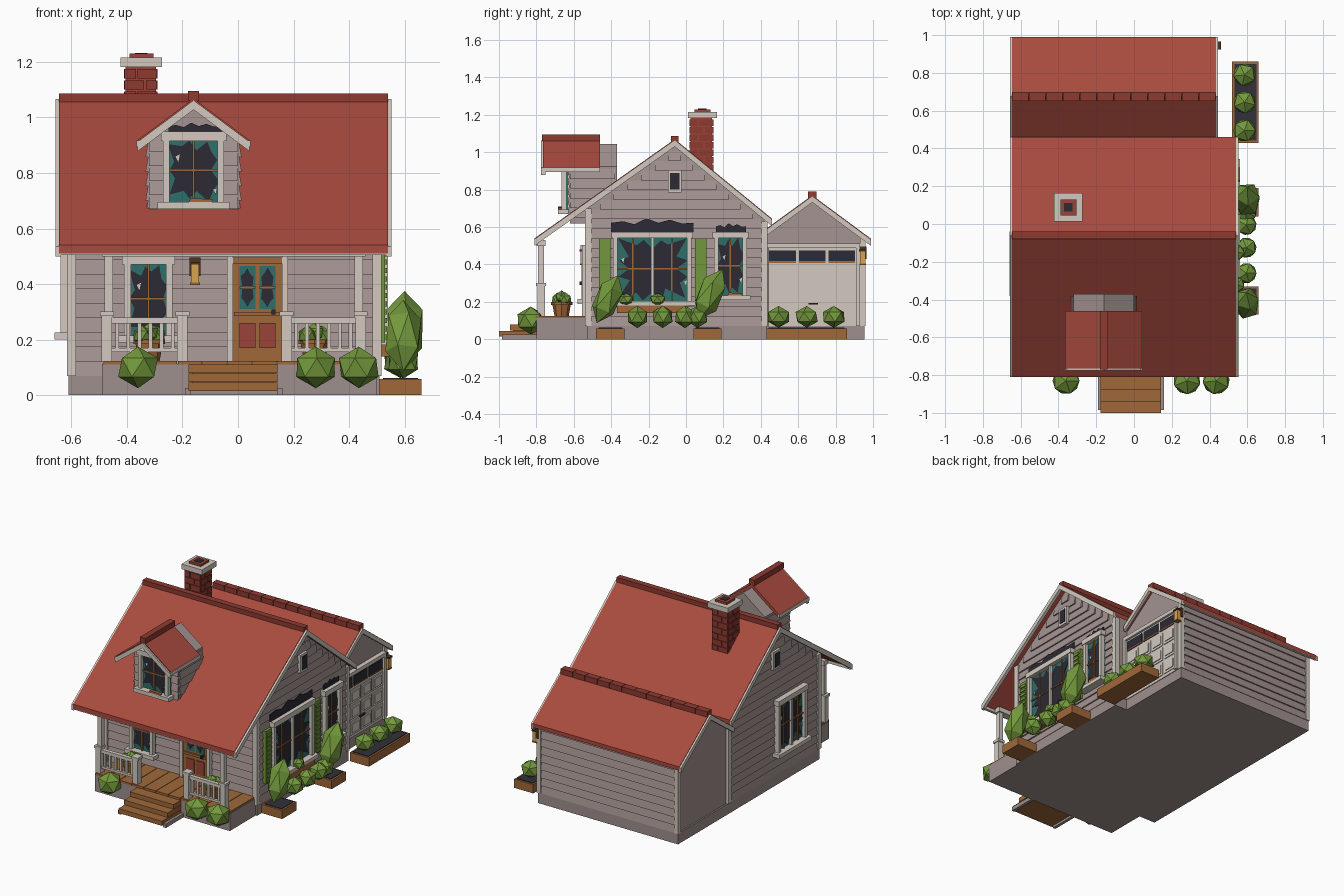
import bpy, bmesh, math, random
from mathutils import Matrix, Vector

if "Cube" in bpy.data.objects:
    bpy.data.objects.remove(bpy.data.objects["Cube"])

random.seed(4)
HEX = dict(roof="A84A3E", cap="8E3A30", siding="A39491", base="9F908E", white="D3CAC0", wood="A0683A",
           green="73993C", dark="2C2A33", teal="2F6F6B", lamp="D9A550", brick="9A4438", soil="33303A", metal="4A3426")
parts, mats = {}, {}


def part(name, color):
    if name not in parts:
        parts[name] = (bmesh.new(), color)
    return parts[name][0]


def wall(u, n, d=0.0):
    """Frame of a wall: u along it, v up, n outward, origin d out from the centre."""
    u, n = Vector(u), Vector(n)
    m = Matrix((u, (0, 0, 1), n)).transposed().to_4x4()
    m.translation = n * d
    return m


def front(d=0): return wall((1, 0, 0), (0, -1, 0), d)
def right(d=0): return wall((0, 1, 0), (1, 0, 0), d)
def left(d=0): return wall((0, -1, 0), (-1, 0, 0), d)
def back(d=0): return wall((-1, 0, 0), (0, 1, 0), d)


W = Matrix.Identity(4)


def prism(name, color, pts, n0, n1, M=W):
    bm = part(name, color)
    a = [bm.verts.new(M @ Vector((u, v, n0))) for u, v in pts]
    b = [bm.verts.new(M @ Vector((u, v, n1))) for u, v in pts]
    bm.faces.new(a[::-1])
    bm.faces.new(b)
    for i in range(len(a)):
        j = (i + 1) % len(a)
        bm.faces.new((a[i], a[j], b[j], b[i]))


def box(name, color, x0, x1, y0, y1, z0, z1, M=W):
    prism(name, color, [(x0, y0), (x1, y0), (x1, y1), (x0, y1)], z0, z1, M)


def chevron(name, color, M, l, c, r, t, n0, n1):
    prism(name, color, [l, c, r, (r[0], r[1] - t), (c[0], c[1] - t), (l[0], l[1] - t)], n0, n1, M)


def siding(name, M, span, v0, v1, step=0.052):
    """Overlapping wedge boards; span(v) gives the board ends at height v."""
    v = v0
    while v < v1 - 0.01:
        top = min(v + step, v1)
        a, b = span(top)
        if b - a > 0.03:
            S = M @ Matrix(((0, 0, 1, 0), (0, 1, 0, 0), (1, 0, 0, 0), (0, 0, 0, 1)))
            prism(name, "siding", [(-.004, v), (.013, v), (.004, top), (-.004, top)], a, b, S)
        v = top


def burst(name, M, u, v, w, h, n0, n1, color="dark", k=18):
    pts = []
    for i in range(k):
        a = 2 * math.pi * i / k
        c, s = math.cos(a), math.sin(a)
        r = (1 / max(abs(c), abs(s))) * (random.uniform(.85, .98) if i % 2 else random.uniform(.6, .75))
        pts.append((u + c * r * w / 2, v + s * r * h / 2))
    prism(name, color, pts, n0, n1, M)


def soot(name, M, u0, u1, v, h):
    k = 7
    pts = [(u0, v), (u1, v)] + [(u1 + (u0 - u1) * i / k, v + h * ((1, .55, .8, .6, .9, .5, .7, .4)[i] if 0 < i < k else .6))
                                for i in range(k + 1)]
    prism(name, "dark", pts, .013, .018, M)


def window(name, M, u0, u1, v0, v1, panes=1, f=.024):
    box(name + "_glass", "teal", u0, u1, v0, v1, .005, .016, M)
    for a, b in ((u0, u0 + f), (u1 - f, u1)):
        box(name + "_frame", "white", a, b, v0, v1, 0, .04, M)
    box(name + "_frame", "white", u0 - .008, u1 + .008, v1 - f, v1 + .01, 0, .045, M)
    box(name + "_sill", "white", u0 - .02, u1 + .02, v0 - .01, v0 + .015, 0, .06, M)
    w, vm = (u1 - u0) / panes, (v0 + v1) / 2
    burst(name + "_broken_hole", M, (u0 + u1) / 2, vm, u1 - u0 - f, v1 - v0 - f, .016, .02, k=18 + 6 * (panes - 1))
    for i in range(panes):
        c = u0 + w * (i + .5)
        box(name + "_muntins", "wood", c - .004, c + .004, v0, v1, .018, .026, M)
        if i:
            box(name + "_frame", "white", c - w / 2 - .008, c - w / 2 + .008, v0, v1, 0, .035, M)
    box(name + "_muntins", "wood", u0 + f, u1 - f, vm - .004, vm + .004, .018, .026, M)
    for su, sv in ((u0 + .045, vm + .05), (u1 - .04, vm - .07)):
        prism(name + "_shards", "white", [(su, sv), (su + .016, sv + .008), (su + .01, sv - .02)], .02, .023, M)


def bush(name, x, y, z, rx, rz=None, tilt=0.0, spin=0.0):
    M = Matrix.Translation((x, y, z)) @ Matrix.Rotation(tilt, 4, 'X') @ Matrix.Diagonal((rx, rx, rz or rx, 1))
    bmesh.ops.create_icosphere(part(name, "green"), subdivisions=1, radius=1, matrix=M @ Matrix.Rotation(spin, 4, 'Z'))


def lantern(name, M, u, v):
    box(name + "_bracket", "metal", u - .02, u + .02, v - .01, v + .055, 0, .02, M)
    box(name + "_glass", "lamp", u - .015, u + .015, v - .035, v + .03, .015, .045, M)
    box(name + "_cap", "metal", u - .02, u + .02, v + .03, v + .04, .01, .05, M)
    box(name + "_foot", "wood", u - .018, u + .018, v - .043, v - .035, .012, .048, M)


# Foundation and wall bodies
box("house_foundation", "base", -.61, .51, -.53, .43, 0, .07)
box("garage_foundation", "base", -.61, .42, .42, .955, 0, .07)
box("porch_foundation", "base", -.49, .5, -.8, -.5, 0, .113)
prism("house_walls", "siding", [(-.52, .05), (.42, .05), (.42, .65), (-.06, 1.04), (-.52, .715)], -.6, .5, right())
prism("garage_walls", "siding", [(.4, .05), (.945, .05), (.945, .545), (.675, .745), (.4, .55)], -.6, .41, right())


def gable(v):
    return (max(-.51, -.06 - (1.03 - v) / .71), min(.41, -.06 + (1.03 - v) / .81))


siding("right_siding", right(.5), gable, .07, 1.02)
siding("left_siding", left(.6), lambda v: (-gable(v)[1], -gable(v)[0]), .07, 1.02)
siding("front_siding", front(.52), lambda v: (-.6, .5), .07, .7)
siding("garage_back_siding", back(.945), lambda v: (-.41, .6), .07, .54)

# Corner boards
for x in (-.6, .5):
    box("corner_boards", "white", x - .016, x + .016, -.54, -.505, .07, .7)
    box("corner_boards", "white", x - .016, x + .016, .405, .435, .07, .63)
for x in (-.6, .41):
    box("corner_boards", "white", x - .014, x + .014, .93, .96, .07, .54)

# Roofs, rake boards, ridge caps
R = right()
main = ((-.81, .54), (-.06, 1.07), (.46, .645))
gar = ((.43, .592), (.675, .77), (.99, .537))
chevron("main_roof", "roof", R, *main, .03, -.645, .54)
chevron("garage_roof", "roof", R, *gar, .025, -.645, .435)
for a, b in ((-.657, -.637), (.533, .553)):
    chevron("main_rake_boards", "white", R, *[(p[0], p[1] - .004) for p in main], .036, a, b)
for a, b in ((-.657, -.637), (.428, .446)):
    chevron("garage_rake_boards", "white", R, *[(p[0], p[1] - .004) for p in gar], .034, a, b)
box("front_fascia", "white", -.655, .553, -.808, -.79, .505, .537)
box("back_fascia", "white", -.65, .44, .97, .988, .51, .533)
box("main_ridge_cap", "cap", -.645, .54, -.08, -.04, 1.055, 1.086)
for i in range(12):
    x = -.645 + i * .09
    box("garage_ridge_tiles", "cap", x, x + .087, .652, .698, .755, .79)

# Chimney
box("chimney_stack", "brick", -.405, -.295, .025, .14, .85, 1.185)
for r in range(7):
    z = .9 + r * .04
    for s in (front(-.025), right(-.295), back(.14), left(.405)):
        c = -.35 if s[0][0] > 0 else .35 if s[0][0] < 0 else .0825 * s[1][0]
        m = c + (.015 if r % 2 else -.015)
        box("chimney_bricks", "cap", c - .058, m - .003, z, z + .034, -.002, .006, s)
        box("chimney_bricks", "cap", m + .003, c + .058, z, z + .034, -.002, .006, s)
box("chimney_cap", "white", -.423, -.273, .012, .165, 1.182, 1.216)
box("chimney_pot", "brick", -.39, -.305, .045, .13, 1.21, 1.23)
box("chimney_flue", "dark", -.37, -.325, .065, .11, 1.22, 1.233)

# Dormer
F = front()
prism("dormer_walls", "siding", [(-.32, .62), (0, .62), (0, .925), (-.16, 1.045), (-.32, .925)], .37, .62, F)
siding("dormer_siding", front(.62), lambda v: (-.32, 0), .67, .93)
siding("dormer_siding", right(0), lambda v: (-.62, -.38), .65, .92)
siding("dormer_siding", left(.32), lambda v: (.38, .62), .65, .92)
dorm = ((-.362, .912), (-.16, 1.062), (.042, .912))
chevron("dormer_roof", "roof", F, *[(p[0], p[1] + .006) for p in dorm], .024, .46, .765)
chevron("dormer_rake_boards", "white", F, *dorm, .034, .75, .775)
for x in (-.365, .033):
    box("dormer_eave_trim", "white", x, x + .012, -.772, -.46, .895, .918)
box("dormer_ridge_cap", "cap", -.18, -.14, -.77, -.46, 1.06, 1.096)
D = front(.625)
window("dormer_window", D, -.27, -.05, .68, .94)
soot("dormer_soot", D, -.25, -.06, .945, .04)
prism("dormer_broken_board", "wood", [(-.18, .69), (-.1, .685), (-.09, .705), (-.17, .71)], .04, .06, D)

# Porch deck, steps, columns and railings
for i in range(11):
    x = -.485 + i * .0895
    box("porch_deck", "wood", x, x + .086, -.805, -.525, .11, .124)
for y, z in ((-1, .045), (-.94, .078), (-.88, .11)):
    box("porch_steps", "wood", -.178, .142, y, -.8, z - .03, z)
    box("step_risers", "wood", -.165, .13, y + .015, -.8, .02, z - .03)
for x in (-.19, .14):
    box("step_sides", "base", x, x + .02, -.985, -.8, 0, .026)
box("porch_beam", "white", -.49, .46, -.8, -.75, .5, .532)
for x in (-.465, .435):
    box("porch_columns", "white", x - .015, x + .015, -.79, -.76, .28, .505)
for x in (-.472, -.2, .175, .442):
    box("porch_posts", "white", x - .019, x + .019, -.795, -.755, .12, .29)
    box("post_caps", "white", x - .025, x + .025, -.801, -.749, .285, .302)
for a, b in ((-.455, -.215), (.19, .425)):
    box("porch_rails", "white", a, b, -.788, -.762, .258, .28)
    box("porch_rails", "white", a, b, -.785, -.765, .155, .17)
    for i in range(6):
        x = a + (b - a) * (i + .5) / 6
        box("porch_balusters", "white", x - .007, x + .007, -.782, -.768, .16, .265)

# Front door, front window, lantern
P = front(.52)
box("door_panel", "wood", -.02, .16, .12, .49, 0, .025, P)
for a, b in ((-.04, -.018), (.158, .18)):
    box("door_trim", "white", a, b, .12, .505, 0, .035, P)
box("door_header", "wood", -.02, .16, .475, .495, 0, .035, P)
box("door_rail", "wood", -.015, .155, .285, .3, .02, .036, P)
for u in (.034, .106):
    box("door_glass", "teal", u - .029, u + .029, .31, .465, .02, .028, P)
    burst("door_glass_hole", P, u, .388, .05, .15, .027, .031, k=12)
    box("door_muntins", "wood", u - .029, u + .029, .385, .391, .028, .034, P)
    box("door_lower_panels", "brick", u - .029, u + .029, .17, .26, .02, .031, P)
box("door_knob", "dark", .12, .135, .29, .308, .02, .05, P)
window("front_window", P, -.41, -.235, .2, .495)
lantern("porch_lantern", P, -.155, .44)

# Side windows, shutters, vent
S = right(.5)
window("big_side_window", S, -.39, .03, .19, .565, 2)
window("small_side_window", S, .15, .325, .22, .565)
window("left_window", left(.6), .06, .36, .21, .56, 2)
soot("big_window_soot", S, -.4, .04, .575, .08)
soot("small_window_soot", S, .16, .32, .575, .05)
for u in (-.465, .048):
    box("shutters", "green", u, u + .062, .19, .54, 0, .03, S)
    for i in range(11):
        box("shutter_slats", "green", u + .008, u + .054, .2 + i * .03, .218 + i * .03, .03, .037, S)
box("window_box", "wood", -.37, .01, .14, .185, 0, .06, S)
prism("sill_broken_board", "wood", [(.22, .225), (.3, .23), (.3, .245), (.23, .25)], .04, .06, S)
for sgn, G in ((1, S), (-1, left(.6))):
    c = -.06 * sgn
    box("gable_vent_frame", "white", c - .037, c + .037, .785, .905, 0, .028, G)
    box("gable_vent", "dark", c - .025, c + .025, .8, .89, .02, .031, G)

# Garage door
G = right(.41)
box("garage_door", "white", .44, .91, .07, .49, 0, .015, G)
for a, b in ((.418, .437), (.91, .93)):
    box("garage_door_frame", "white", a, b, .07, .51, 0, .03, G)
box("garage_door_frame", "white", .418, .93, .487, .512, 0, .03, G)
for i in range(3):
    u = .445 + i * .158
    box("garage_door_windows", "dark", u, u + .142, .415, .475, .01, .02, G)
    box("garage_window_rails", "wood", u, u + .142, .407, .414, .01, .022, G)
for i in range(4):
    for v in (.09, .195, .3):
        u = .447 + i * .118
        box("garage_door_panels", "white", u, u + .105, v, v + .088, .01, .02, G)
        box("garage_door_panel_centres", "white", u + .015, u + .09, v + .015, v + .073, .015, .025, G)
box("garage_handle", "dark", .655, .705, .185, .195, .02, .034, G)
lantern("garage_lantern", right(.41), .945, .44)

# Planters
for x0, y0, y1 in ((.52, .43, .86), (.51, -.48, -.33), (.51, .04, .19)):
    box("planter_boxes", "wood", x0, .66, y0, y1, 0, .058)
    box("planter_soil", "soil", x0 + .012, .648, y0 + .012, y1 - .012, .05, .062)

# Bushes
for i, y in enumerate((.495, .645, .79)):
    bush("garage_bushes", .585, y, .12, .066, .058, spin=i)
for i, y in enumerate((-.26, -.125, -.005, .06)):
    bush("side_bushes", .595, y, .12, .06, spin=i * .7)
bush("tall_bushes", .595, -.42, .215, .072, .14, -.42)
bush("tall_bushes", .6, .13, .24, .075, .15, -.45, 1)
for i, x in enumerate((-.36, .28, .435)):
    bush("front_bushes", x, -.83, .1, .08, .075, spin=i)
for y in (-.32, -.15):
    bush("window_box_plants", .545, y, .212, .045, .035, spin=y * 9)

# Potted plants on the porch
for x in (-.32, .275):
    for r1, r2, z, h in ((.038, .05, .157, .066), (.057, .057, .192, .016)):
        bmesh.ops.create_cone(part("plant_pots", "wood"), cap_ends=True, segments=8, radius1=r1, radius2=r2,
                              depth=h, matrix=Matrix.Translation((x, -.665, z)))
    for dx, dy, dz in ((0, 0, .225), (.025, .02, .215), (-.025, -.02, .215)):
        bush("potted_leaves", x + dx, -.665 + dy, dz, .036, spin=dx * 40)

# Turn every collected part into an object
for name, (bm, color) in parts.items():
    bmesh.ops.recalc_face_normals(bm, faces=bm.faces)
    me = bpy.data.meshes.new(name)
    bm.to_mesh(me)
    bm.free()
    if color not in mats:
        mats[color] = bpy.data.materials.new(color)
        c = [int(HEX[color][i:i + 2], 16) / 255 for i in (0, 2, 4)]
        mats[color].diffuse_color = [((v + .055) / 1.055) ** 2.4 for v in c] + [1]
    me.materials.append(mats[color])
    bpy.context.collection.objects.link(bpy.data.objects.new(name, me))

for m in bpy.data.materials:
    if m.users and not m.is_grease_pencil:
        m.use_nodes = True
        m.node_tree.nodes["Principled BSDF"].inputs["Base Color"].default_value = m.diffuse_color
